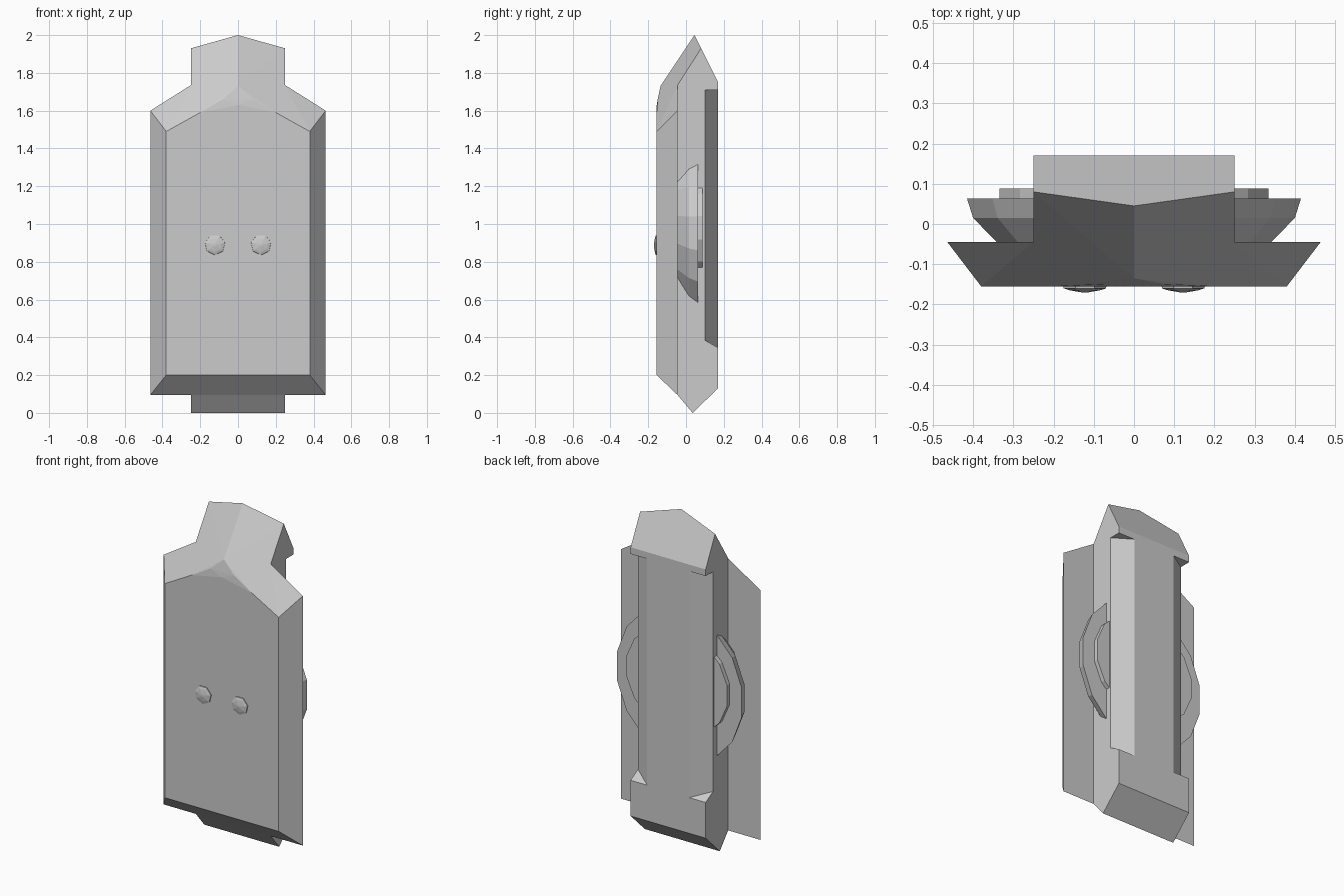
import bpy, bmesh, math

if "Cube" in bpy.data.objects:
    bpy.data.objects.remove(bpy.data.objects["Cube"])


def finish(bm, name):
    bmesh.ops.recalc_face_normals(bm, faces=bm.faces)
    me = bpy.data.meshes.new(name)
    bm.to_mesh(me)
    bm.free()
    ob = bpy.data.objects.new(name, me)
    bpy.context.collection.objects.link(ob)
    return ob


def hull(name, pts, mirror=True):
    """Convex solid from its corner points, mirrored across x."""
    if mirror:
        pts = set(pts) | {(-x, y, z) for x, y, z in pts if x}
    bm = bmesh.new()
    for p in sorted(pts):
        bm.verts.new(p)
    bmesh.ops.convex_hull(bm, input=bm.verts)
    loose = [v for v in bm.verts if not v.link_faces]
    bmesh.ops.delete(bm, geom=loose, context='VERTS')
    bmesh.ops.dissolve_limit(bm, angle_limit=0.01, verts=bm.verts, edges=bm.edges)
    return finish(bm, name)


def lathe_y(name, sides, layers, cx, offset=0.0):
    """Stack of elliptical rings along y; layer = (y, rx, rz, centre z)."""
    bm = bmesh.new()
    rings = []
    for y, rx, rz, cz in layers:
        ring = []
        for i in range(sides):
            a = math.tau * (i + offset) / sides
            ring.append(bm.verts.new((cx + rx * math.cos(a), y, cz + rz * math.sin(a))))
        rings.append(ring)
    for a, b in zip(rings, rings[1:]):
        for i in range(sides):
            j = (i + 1) % sides
            bm.faces.new((a[i], a[j], b[j], b[i]))
    bm.faces.new(rings[0])
    bm.faces.new(rings[-1])
    return finish(bm, name)


# central block with peaked top and wedge foot
core = hull("core_block", [
    (.25, -.045, 1.735), (.25, .08, 1.93), (.25, .17, 1.75), (.25, .17, .13),
    (.25, .035, 0), (.25, -.045, .095), (0, .045, 2), (0, -.135, 1.73)])

# chamfered recesses along the two rear corners
for s in (-1, 1):
    pts = [(s * x, y, z) for x, y in ((.305, .065), (.085, .205), (.305, .205))
           for z in (.385 - (y - .1) * .57, 1.71)]
    cutter = hull("corner_cutter", pts, mirror=False)
    cutter.hide_render = True
    mod = core.modifiers.new("corner_recess", 'BOOLEAN')
    mod.operation = 'DIFFERENCE'
    mod.solver = 'EXACT'
    mod.object = cutter
    bpy.context.view_layer.objects.active = core
    bpy.ops.object.modifier_apply(modifier=mod.name)
    bpy.data.objects.remove(cutter)

# wide bevelled front plate
hull("front_plate", [
    (.464, -.045, .095), (.464, -.045, 1.6), (.25, -.045, 1.735),
    (.38, -.155, .2), (.38, -.155, 1.49), (.2, -.155, 1.59),
    (0, -.155, 1.63), (.08, -.15, 1.66), (0, -.135, 1.73)])

# faceted disc passing through the block, showing at both sides
k = 1 / math.cos(math.pi / 16)
lathe_y("side_disc", 16, [
    (-.046, .34 * k, .37 * k, .97), (.015, .4 * k, .425 * k, .955),
    (.063, .415 * k, .45 * k, .95)], 0, .5)
lathe_y("disc_rear_step", 16, [
    (.05, .335 * k, .315 * k, .98), (.088, .335 * k, .315 * k, .98)], 0, .5)

# two small domed studs on the front
for s, side in ((-1, "left"), (1, "right")):
    lathe_y("stud_" + side, 7, [
        (-.145, .056, .056, .89), (-.16, .054, .054, .89),
        (-.165, .038, .038, .89), (-.17, .008, .008, .89)], s * .122, .25)
